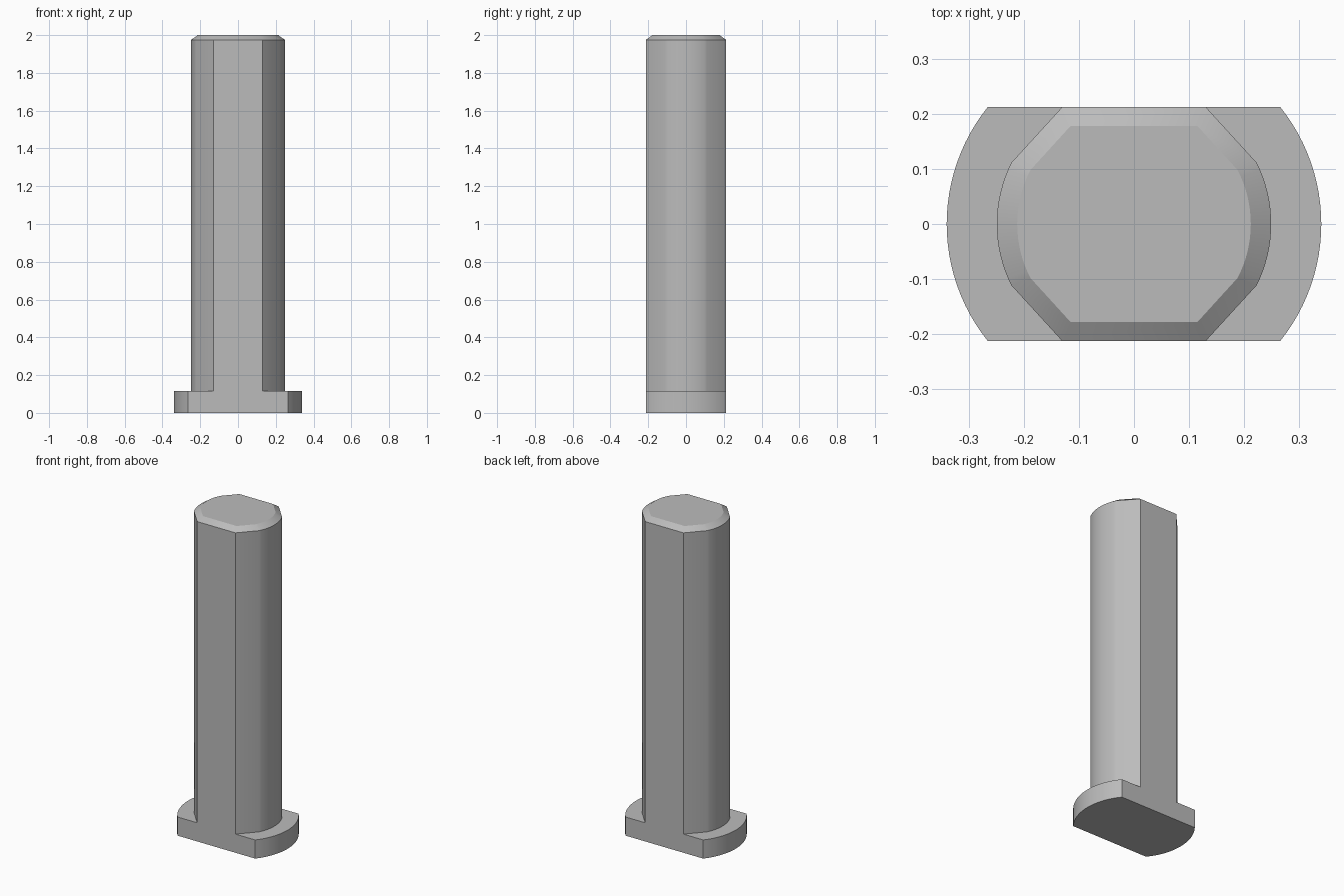
import bpy, bmesh, math

cube = bpy.data.objects.get("Cube")
if cube:
    bpy.data.objects.remove(cube, do_unlink=True)

FLAT, FOOT_TOP, SHAFT_TOP, HEIGHT = 0.212, 0.115, 1.975, 2.0
bm = bmesh.new()


def section(radius, flat, z, arc, steps, chord):
    """Two mirrored sides of a round section cut flat at front and back."""
    angles = [math.radians(-arc + 2 * arc * i / steps) for i in range(steps + 1)]
    pts = [(radius * math.cos(a), radius * math.sin(a)) for a in angles]
    if chord:
        x = math.sqrt(radius ** 2 - flat ** 2)
        pts = [(x, -flat)] + pts + [(x, flat)]
    return [[bm.verts.new((s * x, s * y, z)) for x, y in pts] for s in (1, -1)]


def wall(low, high):
    for i in range(len(low) - 1):
        bm.faces.new((low[i], low[i + 1], high[i + 1], high[i]))


# Cross-sections of the foot, the shaft and the chamfered end
foot_arc = math.degrees(math.asin(FLAT / 0.34))
foot_low = section(0.34, FLAT, 0, foot_arc, 24, False)
foot_high = section(0.34, FLAT, FOOT_TOP, foot_arc, 24, False)
shaft_low = section(0.249, FLAT, FOOT_TOP, 26.5, 16, True)
shaft_high = section(0.249, FLAT, SHAFT_TOP, 26.5, 16, True)
tip = section(0.212, 0.178, HEIGHT, 27.5, 16, True)

# Each half: curved walls, foot ledge, T-shaped flat face and end chamfer
for a, b in ((0, 1), (1, 0)):
    wall(foot_low[a], foot_high[a])
    wall(shaft_low[a], shaft_high[a])
    wall(shaft_high[a], tip[a])
    bm.faces.new(foot_high[a] + shaft_low[a][::-1])
    levels = (foot_low, foot_high, shaft_low, shaft_high)
    bm.faces.new([s[a][0] for s in levels] + [s[b][-1] for s in reversed(levels)])
    bm.faces.new((shaft_high[b][-1], shaft_high[a][0], tip[a][0], tip[b][-1]))

# End caps
bm.faces.new(tip[0] + tip[1])
bm.faces.new((foot_low[0] + foot_low[1])[::-1])
bmesh.ops.recalc_face_normals(bm, faces=bm.faces)

mesh = bpy.data.meshes.new("flanged_pin")
bm.to_mesh(mesh)
bm.free()
pin = bpy.data.objects.new("flanged_pin", mesh)
bpy.context.collection.objects.link(pin)

# Plain grey metal
grey = bpy.data.materials.new("plain_grey")
grey.use_nodes = True
colour = (0.5, 0.5, 0.5, 1)
grey.diffuse_color = colour
grey.node_tree.nodes["Principled BSDF"].inputs["Base Color"].default_value = colour
mesh.materials.append(grey)

bpy.ops.object.select_all(action="DESELECT")
pin.select_set(True)
bpy.context.view_layer.objects.active = pin
bpy.ops.object.shade_smooth_by_angle(angle=math.radians(30))
